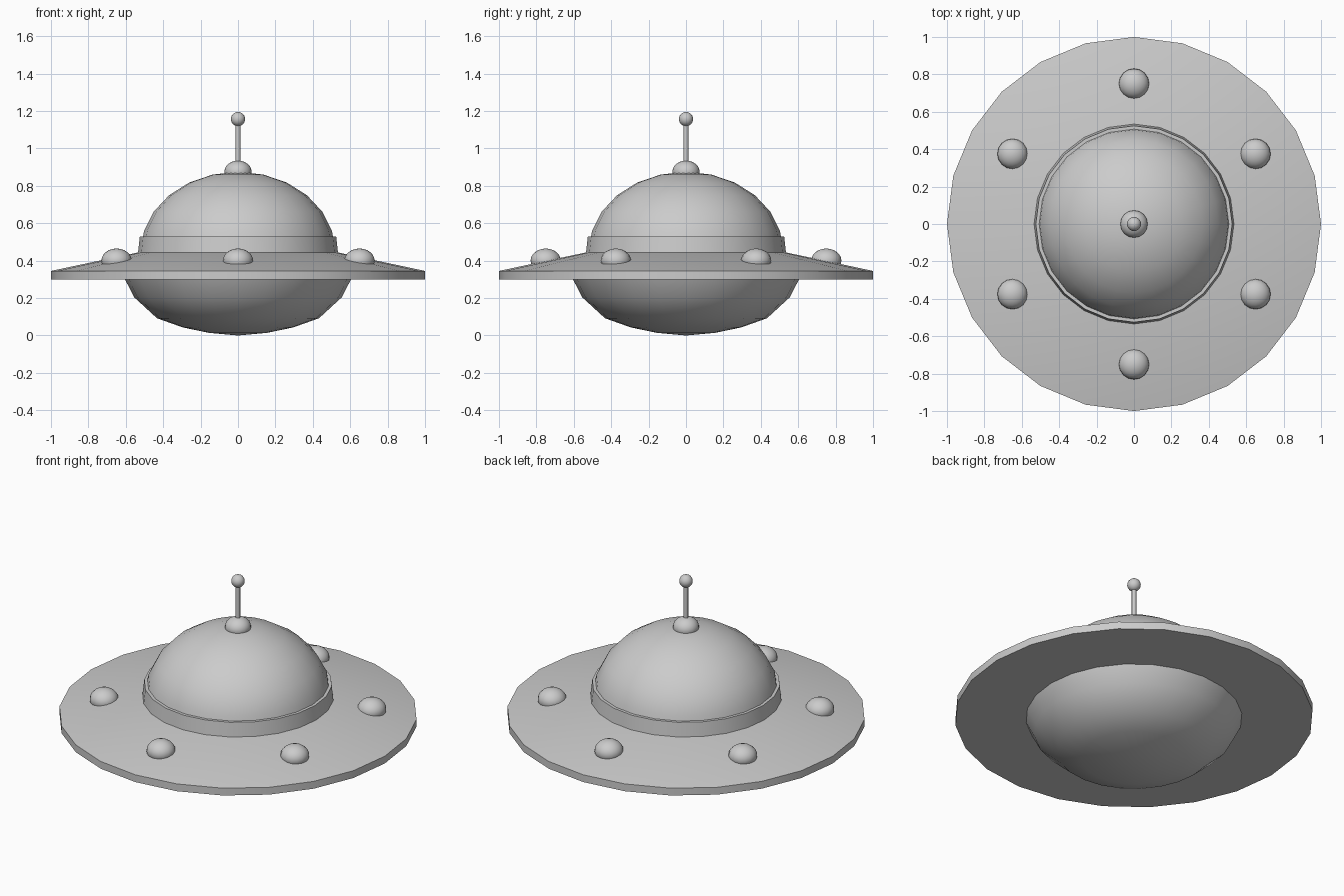
import bpy, bmesh, math

if "Cube" in bpy.data.objects:
    bpy.data.objects.remove(bpy.data.objects["Cube"])


def finish(ob, angle=30):
    bpy.ops.object.select_all(action='DESELECT')
    ob.select_set(True)
    bpy.context.view_layer.objects.active = ob
    bpy.ops.object.shade_smooth_by_angle(angle=math.radians(angle))
    return ob


def lathe(name, profile, segments=24, angle=30):
    """Revolve an (r, z) profile, listed bottom to top, around z."""
    bm = bmesh.new()
    verts = [bm.verts.new((r, 0, z)) for r, z in profile]
    edges = [bm.edges.new(p) for p in zip(verts, verts[1:])]
    bmesh.ops.spin(bm, geom=verts + edges, cent=(0, 0, 0), axis=(0, 0, 1),
                   angle=math.tau, steps=segments, use_duplicate=False)
    bmesh.ops.remove_doubles(bm, verts=bm.verts, dist=1e-5)
    bmesh.ops.recalc_face_normals(bm, faces=bm.faces)
    mesh = bpy.data.meshes.new(name)
    bm.to_mesh(mesh)
    bm.free()
    ob = bpy.data.objects.new(name, mesh)
    bpy.context.collection.objects.link(ob)
    return finish(ob, angle)


def ball(name, loc, r, rz, segments=16, rings=12):
    bpy.ops.mesh.primitive_uv_sphere_add(segments=segments, ring_count=rings, radius=1, location=loc)
    ob = bpy.context.object
    ob.name = name
    ob.scale = (r, r, rz)
    return finish(ob, 40)


# Saucer disc: flat underside, thin rim, gently sloped top
lathe("saucer_disc", [(0, 0.30), (1, 0.30), (1, 0.345), (0.53, 0.445), (0, 0.445)])

# Belly hull under the disc
lathe("belly_hull", [(0, 0), (0.155, 0.014), (0.295, 0.043), (0.433, 0.092),
                     (0.556, 0.205), (0.604, 0.30), (0, 0.30)], angle=40)

# Collar around the base of the dome
lathe("dome_collar", [(0, 0.43), (0.536, 0.43), (0.525, 0.53), (0, 0.53)])

# Dome: upper half of a flattened sphere
dome = [(0.52 * math.cos(math.radians(a)), 0.45 + 0.425 * math.sin(math.radians(a)))
        for a in range(0, 90, 15)]
lathe("dome", [(0, 0.45)] + dome + [(0, 0.875)], angle=40)

# Ring of six lights on the disc
for i in range(6):
    a = math.radians(30 + 60 * i)
    ball(f"disc_light_{i + 1}", (0.75 * math.cos(a), 0.75 * math.sin(a), 0.40), 0.081, 0.065)

# Antenna: base knob, mast and tip
ball("antenna_base", (0, 0, 0.875), 0.073, 0.06)
lathe("antenna_mast", [(0, 0.9), (0.013, 0.9), (0.013, 1.14), (0, 1.14)], segments=8, angle=50)
ball("antenna_tip", (0, 0, 1.157), 0.038, 0.038)
